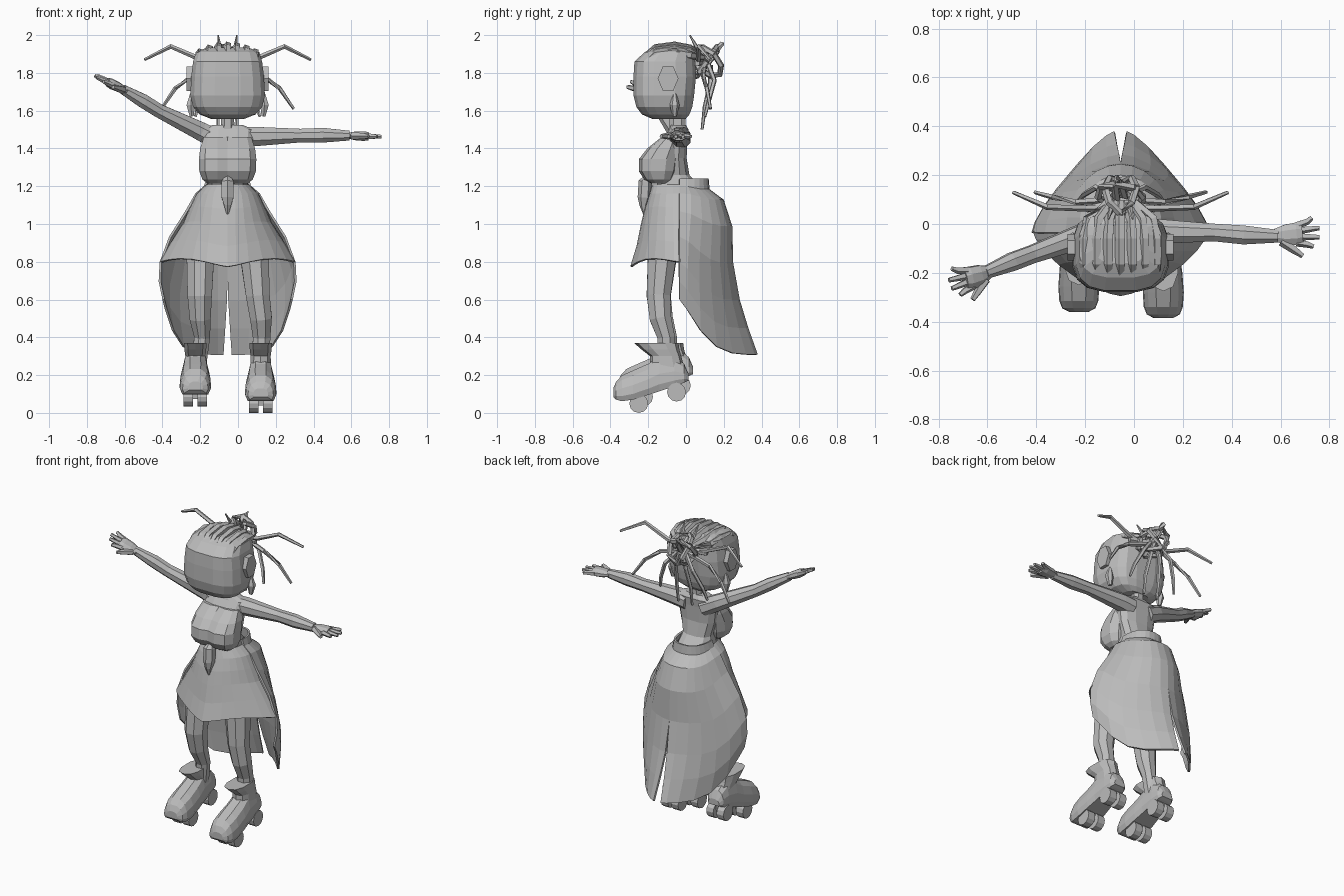
import bpy, math
import bmesh
from mathutils import Vector

cube = bpy.data.objects.get("Cube")
if cube:
    bpy.data.objects.remove(cube)

CX = -0.055  # body centre line

grey = bpy.data.materials.new("plain_grey")
grey.use_nodes = True
grey.diffuse_color = (0.5, 0.5, 0.5, 1)
grey.node_tree.nodes["Principled BSDF"].inputs["Base Color"].default_value = (0.5, 0.5, 0.5, 1)


def skin(name, rings, closed=True, solid=0):
    """Join rows of points into a surface; closed rows are capped."""
    bm = bmesh.new()
    rows = [[bm.verts.new(p) for p in r] for r in rings]
    n = len(rows[0])
    for a, b in zip(rows, rows[1:]):
        for i in range(n if closed else n - 1):
            j = (i + 1) % n
            bm.faces.new((a[i], a[j], b[j], b[i]))
    if closed:
        bm.faces.new(rows[0])
        bm.faces.new(rows[-1])
    bmesh.ops.recalc_face_normals(bm, faces=bm.faces)
    me = bpy.data.meshes.new(name)
    bm.to_mesh(me)
    bm.free()
    me.materials.append(grey)
    ob = bpy.data.objects.new(name, me)
    bpy.context.collection.objects.link(ob)
    if solid:
        mod = ob.modifiers.new("thickness", 'SOLIDIFY')
        mod.thickness = solid
    return ob


def power(v, p):
    return math.copysign(abs(v) ** p, v)


def stack(name, levels, cx, sides=12, p=0.8):
    """Loft along z from (z, half width, front y, back y)."""
    rings = []
    for z, hw, yf, yb in levels:
        angles = [2 * math.pi * (i + 0.5) / sides for i in range(sides)]
        rings.append([(cx + hw * power(math.cos(a), p),
                       (yf + yb) / 2 + (yb - yf) / 2 * power(math.sin(a), p), z) for a in angles])
    return skin(name, rings)


def tube(name, pts, sides=6, flat=1.0, side=None):
    """Sweep along (x, y, z, radius); flat squashes it across the side vector."""
    rings = []
    for i, pt in enumerate(pts):
        c = Vector(pt[:3])
        d = Vector(pts[min(i + 1, len(pts) - 1)][:3]) - Vector(pts[max(i - 1, 0)][:3])
        ref = side or (Vector((1, 0, 0)) if abs(d.x) < 0.7 * d.length else Vector((0, 1, 0)))
        v = d.cross(ref).normalized()
        u = v.cross(d).normalized()
        rings.append([c + pt[3] * (u * math.cos(t) + flat * v * math.sin(t))
                      for t in (2 * math.pi * (k + 0.5) / sides for k in range(sides))])
    return skin(name, rings)


def cylinder_x(name, x, y, z, r, width, sides=12, rz=None):
    ring = [(y + r * math.cos(2 * math.pi * k / sides),
             z + (rz or r) * math.sin(2 * math.pi * k / sides)) for k in range(sides)]
    return skin(name, [[(x + w, a, b) for a, b in ring] for w in (-width / 2, width / 2)])


# Head, neck and torso
stack("head", [(1.557, .09, -.18, 0), (1.58, .15, -.235, .02), (1.62, .185, -.265, .035),
               (1.68, .2, -.28, .045), (1.78, .195, -.28, .055), (1.86, .185, -.275, .05),
               (1.91, .17, -.22, .045), (1.935, .11, -.16, .01)], CX, 16, 0.65)
stack("neck", [(1.48, .04, -.09, 0), (1.6, .035, -.09, 0)], CX, 8)
stack("torso", [(1.17, .115, -.17, .1), (1.26, .1, -.14, .02), (1.35, .125, -.13, .005),
                (1.45, .14, -.125, .01), (1.5, .145, -.09, .015), (1.525, .08, -.08, 0)], CX)
for s, label in ((1, "left"), (-1, "right")):
    stack(label + "_chest", [(1.215, .055, -.185, -.1), (1.235, .082, -.22, -.07), (1.28, .1, -.25, -.05),
                             (1.345, .102, -.248, -.04), (1.4, .095, -.205, -.03),
                             (1.46, .075, -.13, -.03)], CX + s * .054, 10)
    cylinder_x(label + "_ear", CX + s * .195, -.095, 1.77, .055, .045, 6, .075)
    tube(label + "_earring", [(CX + s * .19, -.06, 1.69, .01), (CX + s * .195, -.06, 1.63, .026),
                              (CX + s * .19, -.06, 1.57, .012)])

# Skirt: split back panel and shorter, pointed front panel
BACK = [(0, .112, .12), (.06, .125, .125), (.12, .17, .2), (.27, .225, .245), (.48, .31, .25),
        (.69, .36, .285), (.85, .365, .33), (1, .345, .38)]
FRONT = [(0, .112, -.18), (.12, .165, -.195), (.3, .2, -.22), (.5, .235, -.24),
         (.75, .3, -.262), (1, .36, -.295)]
STEPS = 7
for s, label in ((1, "left"), (-1, "right")):
    rows = []
    for f, hw, yb in BACK:
        row = []
        for k in range(STEPS + 1):
            t = math.pi / 2 * k / STEPS
            p = 0.8 + 0.75 * f
            hem = .31 + .29 * abs(math.cos(t)) ** 8
            gap = .026 * max(0, f - .6) * 2.5 * math.sin(t) ** 4
            row.append((CX + s * (hw * max(0, math.cos(t)) ** p + gap),
                        -.035 + (yb + .035) * math.sin(t) ** p, 1.24 - f * (1.24 - hem)))
        rows.append(row)
    skin(label + "_back_skirt", rows, False, .012)
rows = []
for f, hw, yf in FRONT:
    row = []
    for k in range(2 * STEPS + 1):
        t = math.pi * k / (2 * STEPS)
        hem = .8 - .025 * math.sin(t) ** 6 + .02 * math.sin(2 * t) ** 2
        p = .9 + .5 * f
        row.append((CX + hw * power(math.cos(t), p),
                    -.03 + (yf + .03) * abs(math.sin(t)) ** p, 1.21 - f * (1.21 - hem)))
    rows.append(row)
skin("front_skirt", rows, False, .012)
tube("buckle", [(CX, -.205, 1.245, .02), (CX, -.215, 1.225, .036), (CX, -.22, 1.14, .036),
                (CX, -.225, 1.1, .022), (CX, -.22, 1.05, .006)])

# Legs
tube("left_leg", [(.04, -.05, 1.1, .085), (.09, -.13, .8, .08), (.105, -.145, .62, .068),
                  (.122, -.135, .5, .062), (.125, -.105, .4, .05), (.12, -.1, .25, .05)], 8)
tube("right_leg", [(-.15, -.05, 1.1, .085), (-.2, -.125, .8, .078), (-.203, -.145, .62, .07),
                   (-.2, -.125, .5, .06), (-.19, -.09, .4, .045), (-.21, -.08, .25, .045)], 8)

# Roller boots: foot sections are (y, bottom, top, half width)
FOOT = [(-.385, .085, .13, .04), (-.37, .07, .165, .068), (-.34, .062, .198, .08),
        (-.28, .07, .225, .084), (-.2, .095, .26, .078), (-.14, .115, .3, .07),
        (-.06, .14, .3, .064), (-.01, .16, .26, .058), (.012, .17, .21, .04)]
for label, fx, fy, fz in (("left", .12, 0, 0), ("right", -.226, .025, .035)):
    rings = []
    for y, lo, hi, hw in FOOT:
        rings.append([(fx + hw * a, fy + y, fz + lo + (hi - lo) * b) for a, b in
                      ((-.85, 0), (.85, 0), (1, .2), (.95, .5), (.75, .82), (.35, 1),
                       (-.35, 1), (-.75, .82), (-.95, .5), (-1, .2))])
    skin(label + "_boot", rings)
    stack(label + "_boot_cuff", [(fz + .2, .06, fy - .19, fy), (.3, .055, fy - .19, fy - .025),
                                 (.335, .06, fy - .235, fy - .035), (.37, .062, fy - .275, fy - .04)],
          fx, 10)
    for y, z, end in ((-.25, .05, "front"), (-.05, .11, "rear")):
        cylinder_x(label + "_" + end + "_axle", fx, fy + y, fz + z, .014, .08, 6)
        stack(label + "_" + end + "_truck", [(fz + z - .01, .018, fy + y - .02, fy + y + .02),
                                            (fz + z + .06, .03, fy + y - .035, fy + y + .035)], fx, 4)
        for s in (-1, 1):
            cylinder_x(label + "_" + end + "_wheel", fx + s * .037, fy + y, fz + z, .05, .05)

# Arms and hands
tube("left_arm", [(.0, -.03, 1.455, .058), (.08, -.03, 1.463, .056), (.33, -.035, 1.468, .039),
                  (.45, -.045, 1.47, .042), (.59, -.05, 1.468, .028)], 8)
tube("right_arm", [(-.11, -.03, 1.445, .058), (-.2, -.045, 1.492, .053), (-.42, -.125, 1.6, .039),
                   (-.5, -.155, 1.65, .04), (-.61, -.2, 1.713, .027)], 8)
for label, wrist, aim, roll in (("left", (.575, -.045, 1.468), (1, .02, -.03), 0),
                                ("right", (-.59, -.195, 1.705), (-.165, -.06, .075), .3)):
    w, d = Vector(wrist), Vector(aim).normalized()
    side = Vector((-d.y, d.x, 0)).normalized() * (1 if d.x > 0 else -1)
    side = (side + Vector((0, 0, roll))).normalized()

    def at(along, across, r):
        return (*(w + d * along + side * across), r)

    tube(label + "_palm", [at(0, 0, .027), at(.045, 0, .045), at(.09, .003, .05), at(.115, .005, .042)],
         8, .55, side)
    for a, b, reach in ((.037, .068, .155), (.015, .026, .185), (-.008, -.012, .185), (-.032, -.05, .16)):
        tube(label + "_finger", [at(.09, a, .017), at(.135, (a + b) / 2, .014), at(reach, b, .01)], 5)
    tube(label + "_thumb", [at(.03, -.025, .022), at(.08, -.062, .017), at(.115, -.088, .011)], 5)

# Braided rows over the scalp, gathered at the back
for i in range(7):
    x = (i - 3) * .049
    drop = .25 * x * x / .15
    tube("scalp_braid", [(CX + x, -.215, 1.89 - drop, .016), (CX + x, -.16, 1.932 - drop, .022),
                         (CX + x, -.06, 1.945 - drop, .022), (CX + x * .9, .02, 1.93 - drop, .022),
                         (CX + x * .4, .09, 1.88, .016)], 5)

# Bun of looped braids
BUN = Vector((CX, .11, 1.86))
for i in range(4):
    a = math.pi * i / 4
    u = Vector((math.cos(a), math.sin(a) * .6, math.sin(a) * .6))
    v = Vector((0, .75, -.75)) if i % 2 else Vector((-.25, .6, .85))
    loop = [BUN + .092 * (u * math.cos(t) + v * math.sin(t))
            for t in (2 * math.pi * k / 8 for k in range(9))]
    tube("bun_loop", [(*p, .016) for p in loop], 5)

# Loose strands, as (sideways, y, z, radius)
STRANDS = [[(.03, .07, 1.84, .014), (.15, .065, 1.875, .014), (.3, .07, 1.94, .013), (.44, .13, 1.87, .008)],
           [(.03, .1, 1.84, .014), (.18, .09, 1.79, .013), (.275, .11, 1.72, .012), (.35, .13, 1.61, .008)],
           [(.03, .12, 1.84, .014), (.1, .15, 1.76, .013), (.15, .12, 1.65, .012), (.17, .1, 1.57, .008)],
           [(.01, .13, 1.84, .014), (.035, .13, 1.75, .013), (.05, .1, 1.62, .012), (.05, .085, 1.5, .008)],
           [(.02, .09, 1.86, .014), (.04, .06, 1.93, .012), (.05, .02, 2.0, .004)]]
for s in (1, -1):
    for path in STRANDS:
        tube("loose_strand", [(CX + s * x, y, z, r) for x, y, z, r in path], 5)
tube("bun_tie", [(CX - .14, .06, 1.85, .015), (CX, .09, 1.86, .022), (CX + .14, .06, 1.85, .015)])
